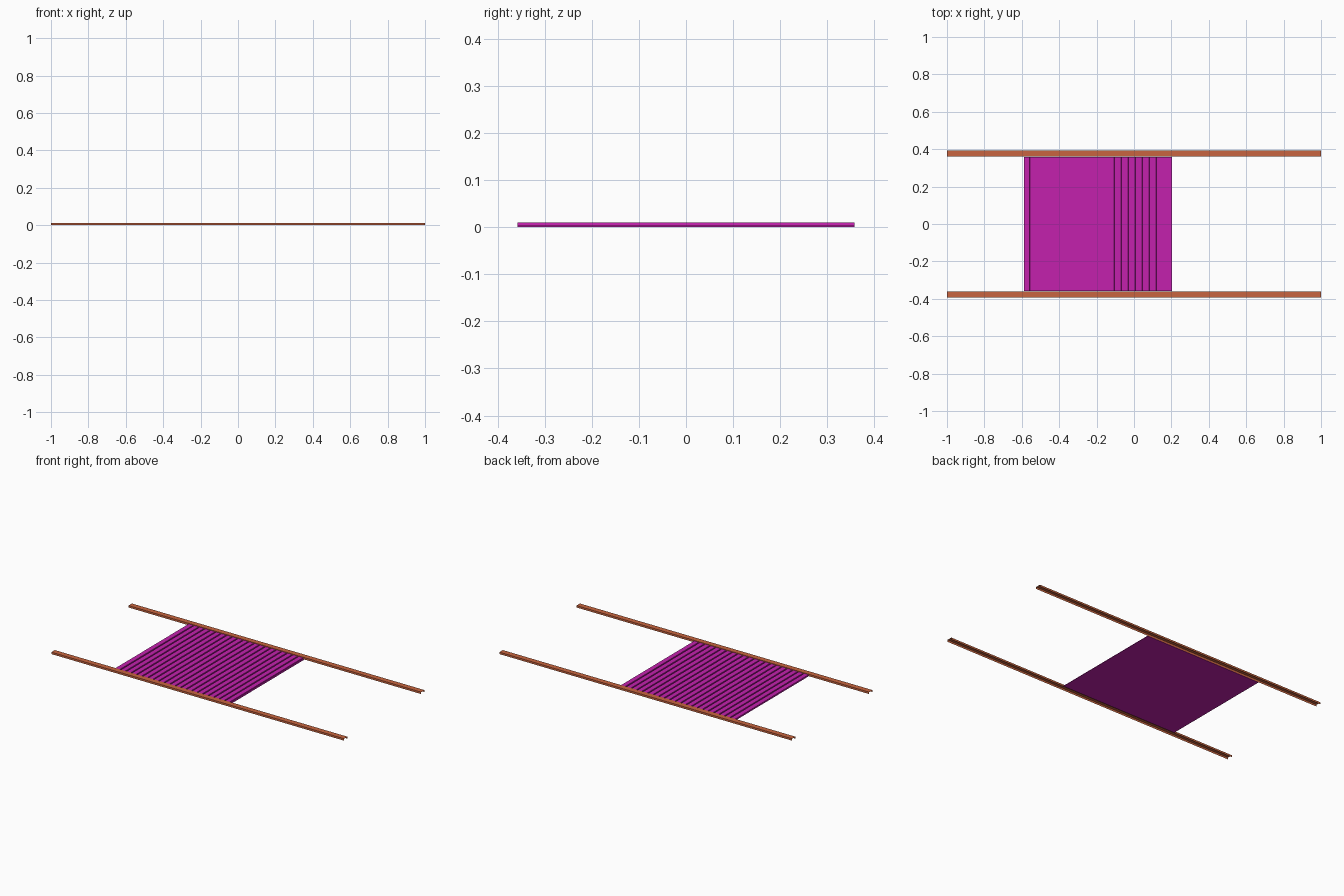
import bpy, bmesh

if "Cube" in bpy.data.objects:
    bpy.data.objects.remove(bpy.data.objects["Cube"])

def material(name, rgb):
    m = bpy.data.materials.new(name)
    m.diffuse_color = (*rgb, 1)
    m.use_nodes = True
    m.node_tree.nodes["Principled BSDF"].inputs["Base Color"].default_value = m.diffuse_color
    return m

def extrude_profile(name, pts, axis, a, b, mat, closed=False):
    """Sweep a 2D profile along x (pts = y,z) or along y (pts = x,z)."""
    bm = bmesh.new()
    def place(p, t):
        return (t, p[0], p[1]) if axis == 'x' else (p[0], t, p[1])
    r0 = [bm.verts.new(place(p, a)) for p in pts]
    r1 = [bm.verts.new(place(p, b)) for p in pts]
    n = len(pts)
    for i in range(n if closed else n - 1):
        j = (i + 1) % n
        bm.faces.new((r0[i], r0[j], r1[j], r1[i]))
    if closed:
        bm.faces.new(r0[::-1])
        bm.faces.new(r1)
    bmesh.ops.recalc_face_normals(bm, faces=bm.faces)
    me = bpy.data.meshes.new(name)
    bm.to_mesh(me)
    bm.free()
    me.materials.append(mat)
    ob = bpy.data.objects.new(name, me)
    bpy.context.collection.objects.link(ob)
    return ob

orange = material("rail_orange", (0.58, 0.13, 0.05))
magenta = material("slat_magenta", (0.55, 0.015, 0.42))

# Side rails: thin-walled channels with open ends
H, Y0, Y1 = 0.012, 0.360, 0.393
for side, s in (("back", 1), ("front", -1)):
    prof = [(s * Y0, 0), (s * Y0, H), (s * Y1, H), (s * Y1, 0)]
    if s < 0:
        prof.reverse()
    extrude_profile(side + "_rail", prof, 'x', -1, 1, orange)

# Sliding shutter: a row of raised slats, each with a low joining lip
X0, X1, COUNT = -0.587, 0.202, 21
pitch = (X1 - X0) / COUNT
lip = 0.007
slat = [(X0, 0), (X0 + pitch, 0), (X0 + pitch, 0.003),
        (X0 + pitch - lip, 0.003), (X0 + pitch - lip - 0.001, 0.010), (X0, 0.010)]
shutter = extrude_profile("shutter_slats", slat, 'y', -0.358, 0.358, magenta, True)
arr = shutter.modifiers.new("row", 'ARRAY')
arr.count = COUNT
arr.use_relative_offset = False
arr.use_constant_offset = True
arr.constant_offset_displace = (pitch, 0, 0)
